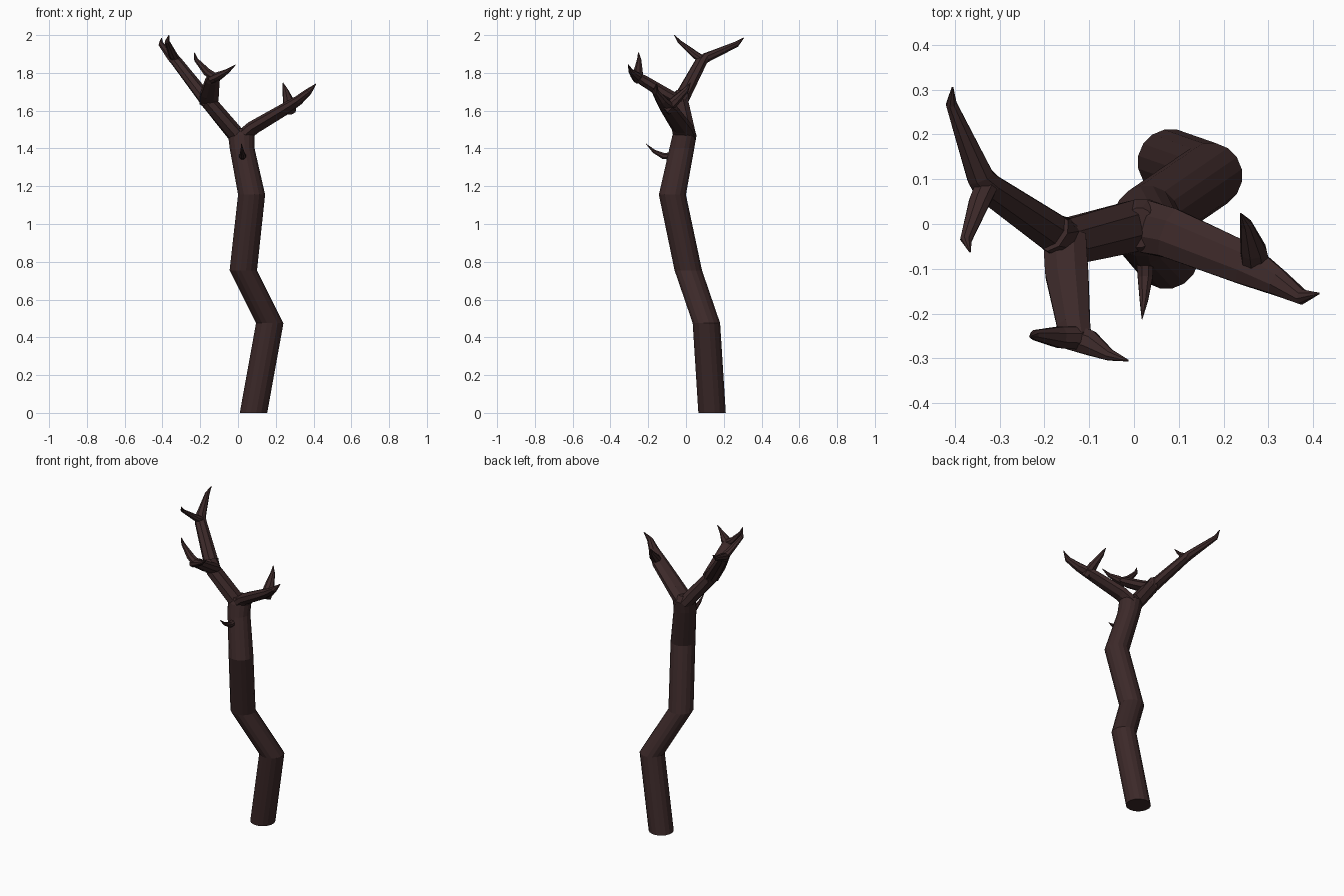
import bpy, bmesh, math
from mathutils import Vector

bark = bpy.data.materials.new("dark_bark")
bark.diffuse_color = (0.045, 0.022, 0.022, 1)


def tube(name, path, sides, level=False):
    """Skin elliptical rings along (x, y, z, half_width, half_height) points."""
    bm = bmesh.new()
    pts = [Vector(p[:3]) for p in path]
    rings = []
    for i, p in enumerate(path):
        # ring axes: level rings for the trunk, path-facing ones for branches
        if level:
            u, v = Vector((1, 0, 0)), Vector((0, 1, 0))
        else:
            t = (pts[min(i + 1, len(pts) - 1)] - pts[max(i - 1, 0)]).normalized()
            u = Vector((0, 0, 1)).cross(t).normalized()
            v = t.cross(u)
        ring = []
        for k in range(sides):
            a = 2 * math.pi * (k + 0.5) / sides
            ring.append(bm.verts.new(pts[i] + u * p[3] * math.cos(a) + v * p[4] * math.sin(a)))
        rings.append(ring)
    for r0, r1 in zip(rings, rings[1:]):
        for k in range(sides):
            j = (k + 1) % sides
            bm.faces.new((r0[k], r0[j], r1[j], r1[k]))
    bm.faces.new(rings[0][::-1])
    bm.faces.new(rings[-1])
    bmesh.ops.recalc_face_normals(bm, faces=bm.faces)
    me = bpy.data.meshes.new(name)
    bm.to_mesh(me)
    bm.free()
    me.materials.append(bark)
    ob = bpy.data.objects.new(name, me)
    bpy.context.collection.objects.link(ob)
    return ob


# Crooked trunk with level rings
tube("trunk", [
    (0.082, 0.138, 0.0, 0.074, 0.074),
    (0.168, 0.108, 0.475, 0.074, 0.074),
    (0.028, 0.012, 0.755, 0.074, 0.074),
    (0.072, -0.072, 1.155, 0.073, 0.073),
    (0.022, -0.022, 1.40, 0.067, 0.067),
    (0.018, -0.008, 1.47, 0.072, 0.065),
    (0.012, -0.008, 1.505, 0.035, 0.045)], 16, level=True)

# Left limb with its long upper fork and front fork
tube("left_limb", [
    (0.0, -0.005, 1.46, 0.062, 0.045),
    (-0.15, -0.04, 1.64, 0.056, 0.042),
    (-0.18, -0.02, 1.69, 0.045, 0.036)], 8)
tube("left_upper_branch", [
    (-0.15, -0.04, 1.635, 0.048, 0.036),
    (-0.325, 0.08, 1.86, 0.036, 0.028),
    (-0.343, 0.105, 1.88, 0.032, 0.026),
    (-0.408, 0.268, 1.952, 0.013, 0.016),
    (-0.405, 0.305, 1.985, 0.002, 0.002)], 8)
tube("left_upper_twig", [
    (-0.325, 0.095, 1.865, 0.027, 0.022),
    (-0.345, 0.05, 1.895, 0.025, 0.02),
    (-0.375, -0.035, 1.965, 0.014, 0.01),
    (-0.366, -0.062, 2.0, 0.002, 0.002)], 8)
tube("left_front_branch", [
    (-0.155, -0.03, 1.645, 0.052, 0.036),
    (-0.15, -0.11, 1.69, 0.052, 0.034),
    (-0.135, -0.225, 1.76, 0.040, 0.030),
    (-0.128, -0.255, 1.78, 0.036, 0.022)], 8)
tube("left_front_twig_a", [
    (-0.145, -0.25, 1.765, 0.032, 0.024),
    (-0.10, -0.265, 1.785, 0.030, 0.022),
    (-0.055, -0.292, 1.81, 0.014, 0.012),
    (-0.013, -0.305, 1.843, 0.002, 0.002)], 8)
tube("left_front_twig_b", [
    (-0.115, -0.255, 1.77, 0.028, 0.026),
    (-0.165, -0.253, 1.805, 0.026, 0.022),
    (-0.222, -0.248, 1.87, 0.012, 0.012),
    (-0.232, -0.252, 1.908, 0.002, 0.002)], 8)

# Right limb and its side twig
tube("right_limb", [
    (0.02, -0.005, 1.46, 0.064, 0.038),
    (0.08, -0.02, 1.51, 0.060, 0.036),
    (0.25, -0.09, 1.61, 0.050, 0.031),
    (0.32, -0.13, 1.655, 0.032, 0.025),
    (0.375, -0.163, 1.702, 0.018, 0.018),
    (0.413, -0.155, 1.742, 0.002, 0.002)], 8)
tube("right_twig", [
    (0.275, -0.11, 1.60, 0.034, 0.030),
    (0.267, -0.06, 1.65, 0.031, 0.026),
    (0.25, 0.0, 1.71, 0.014, 0.016),
    (0.238, 0.023, 1.747, 0.002, 0.002)], 8)

# Small thorn on the front of the trunk
tube("front_thorn", [
    (0.024, -0.05, 1.36, 0.022, 0.022),
    (0.025, -0.12, 1.36, 0.018, 0.018),
    (0.022, -0.17, 1.385, 0.010, 0.010),
    (0.018, -0.212, 1.425, 0.001, 0.001)], 8)
